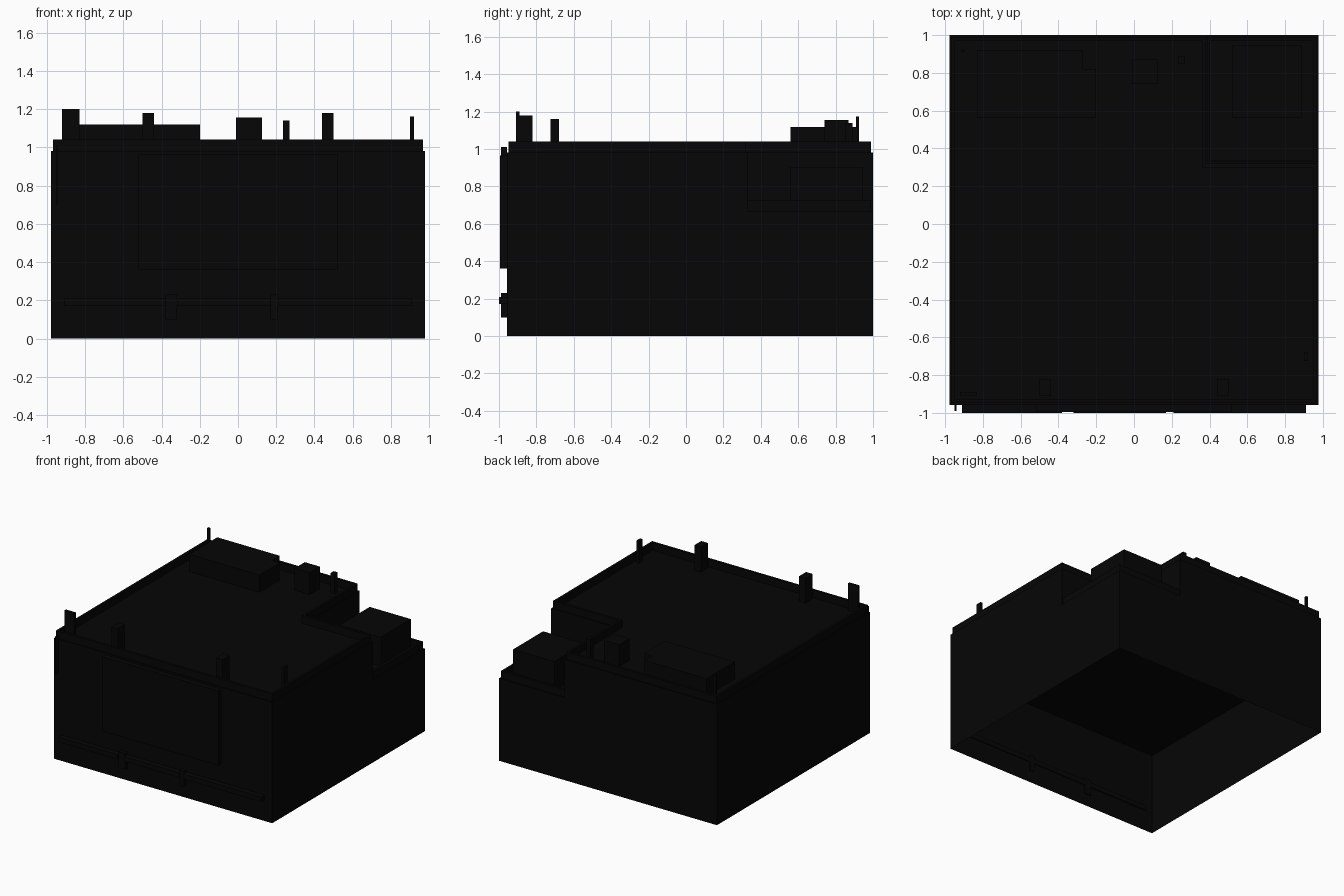
import bpy, bmesh

cube = bpy.data.objects.get("Cube")
if cube:
    bpy.data.objects.remove(cube, do_unlink=True)

black = bpy.data.materials.new("near_black")
black.use_nodes = True
shade = (0.0018, 0.0018, 0.0018, 1)
black.diffuse_color = shade
black.node_tree.nodes["Principled BSDF"].inputs["Base Color"].default_value = shade


def to_object(name, bm):
    mesh = bpy.data.meshes.new(name)
    bm.to_mesh(mesh)
    bm.free()
    mesh.materials.append(black)
    obj = bpy.data.objects.new(name, mesh)
    bpy.context.collection.objects.link(obj)
    return obj


def raise_face(bm, face, height):
    """Extrude one flat face up or down to a height and return its cap."""
    cap = bmesh.ops.extrude_face_region(bm, geom=[face])["geom"]
    cap = next(g for g in cap if isinstance(g, bmesh.types.BMFace))
    if face.is_valid:
        bmesh.ops.delete(bm, geom=[face], context="FACES_ONLY")
    for v in cap.verts:
        v.co.z = height
    return cap


def block(name, outline, bottom, top, parapet=None, roof=None):
    """Walls open at the bottom, with an optional set-back parapet."""
    bm = bmesh.new()
    face = bm.faces.new([bm.verts.new((x, y, bottom)) for x, y in outline])
    face.normal_update()
    cap = raise_face(bm, face, top)
    if parapet:
        for inset, height in ((0.01, parapet), (0.02, roof)):
            cap.normal_update()
            bmesh.ops.inset_region(bm, faces=[cap], thickness=inset, use_even_offset=True)
            cap = raise_face(bm, cap, height)
    bmesh.ops.recalc_face_normals(bm, faces=bm.faces)
    return to_object(name, bm)


def box(name, x, y, z):
    bm = bmesh.new()
    bmesh.ops.create_cube(bm, size=1)
    for v in bm.verts:
        v.co = [lo if c < 0 else hi for c, (lo, hi) in zip(v.co, (x, y, z))]
    return to_object(name, bm)


# Main building masses
W, F, B = 0.978, -0.958, 1.0
NX, NY = 0.39, 0.33
LOW, HIGH = 0.665, 0.98
block("lower_storeys", [(-W, F), (W, F), (W, B), (-W, B)], 0, LOW)
block("upper_storeys", [(-W, F), (W, F), (W, NY), (NX, NY), (NX, B), (-W, B)],
      LOW, HIGH, 1.04, 0.978)
block("low_terrace", [(0.37, 0.31), (W, 0.31), (W, B), (0.37, B)],
      0.66, 0.668, 0.727, 0.67)

# Front panel, rail with posts, and projecting sign plate
box("front_panel", (-0.52, 0.52), (-0.995, F), (0.36, 0.965))
for i, span in enumerate(((-0.91, -0.38), (-0.32, 0.17), (0.21, 0.91))):
    box(f"front_rail_{i + 1}", span, (-1.0, -0.95), (0.17, 0.21))
for side, span in (("right", (-0.38, -0.32)), ("left", (0.17, 0.21))):
    box(f"{side}_rail_post", span, (-0.99, -0.95), (0.1, 0.23))
box("side_sign", (-0.95, -0.94), (-0.99, F), (0.7, 1.01))

# Rooftop equipment
ROOF = 0.975
box("air_unit", (-0.83, -0.27), (0.56, 0.92), (ROOF, 1.118))
box("air_unit_duct", (-0.27, -0.2), (0.56, 0.82), (ROOF, 1.118))
box("square_vent", (-0.01, 0.125), (0.74, 0.87), (ROOF, 1.155))
box("small_vent", (0.235, 0.27), (0.85, 0.89), (ROOF, 1.14))
for side, x in (("right", -0.47), ("left", 0.47)):
    box(f"{side}_chimney", (x - 0.03, x + 0.03), (-0.91, -0.82), (ROOF, 1.18))
box("corner_board", (-0.92, -0.83), (-0.91, -0.89), (ROOF, 1.2))
box("side_post", (0.9, 0.92), (-0.725, -0.68), (ROOF, 1.16))
box("antenna", (-0.915, -0.895), (0.91, 0.925), (ROOF, 1.175))
box("terrace_unit", (0.52, 0.89), (0.56, 0.945), (0.66, 0.905))
